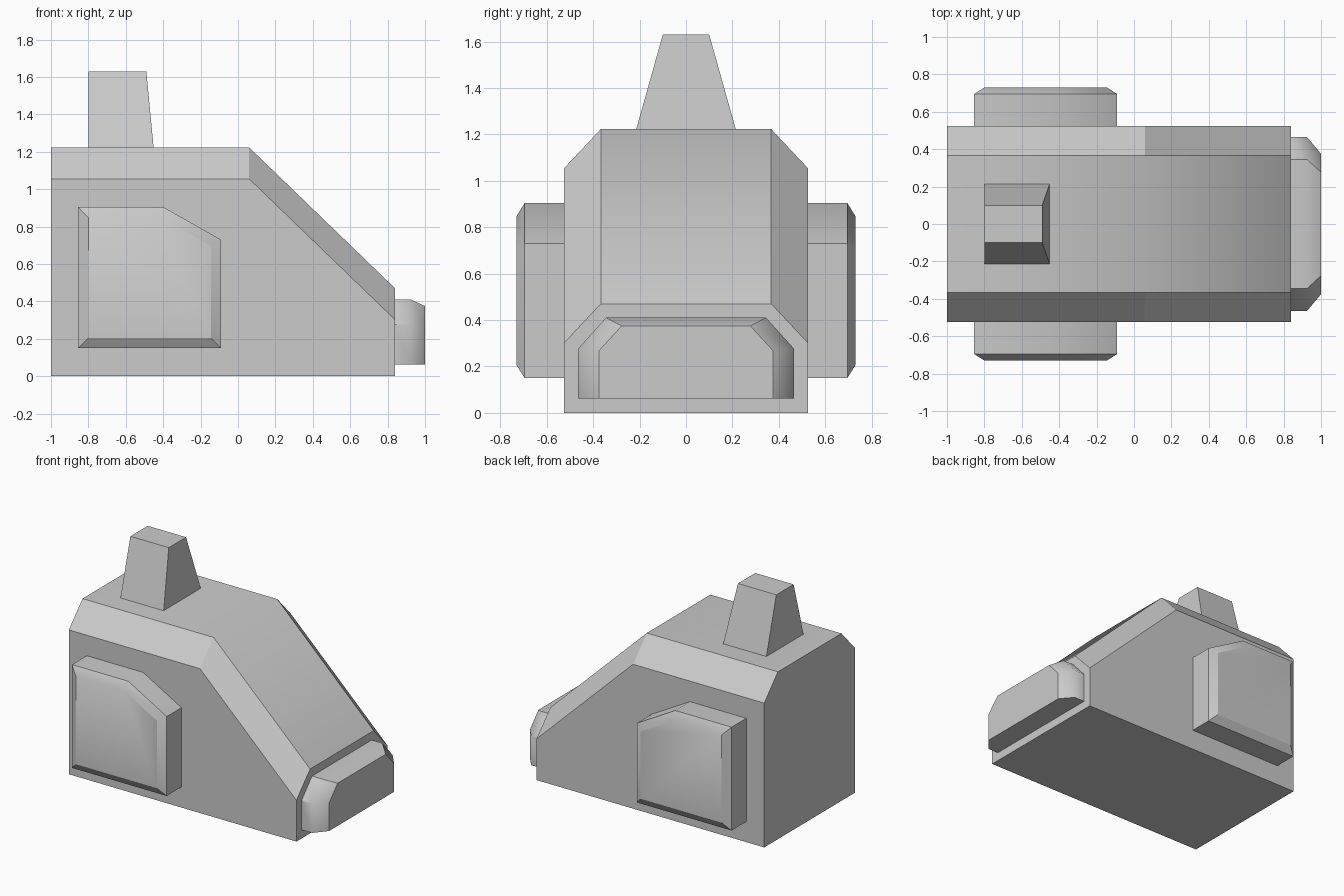
import bpy, bmesh
from math import radians

if "Cube" in bpy.data.objects:
    bpy.data.objects.remove(bpy.data.objects["Cube"])


def loft(name, rings, soft=lambda a, b: False):
    """Skin matching closed rings, cap both ends; soft(a, b) picks extra smooth edges."""
    bm = bmesh.new()
    vs = [[bm.verts.new(p) for p in ring] for ring in rings]
    n = len(rings[0])
    for lo, hi in zip(vs, vs[1:]):
        for i in range(n):
            j = (i + 1) % n
            bm.faces.new((lo[i], lo[j], hi[j], hi[i]))
    bm.faces.new(vs[0])
    bm.faces.new(vs[-1])
    # merge coplanar flat strips
    bmesh.ops.dissolve_limit(bm, angle_limit=radians(0.5), verts=bm.verts, edges=bm.edges)
    bmesh.ops.recalc_face_normals(bm, faces=bm.faces)
    for f in bm.faces:
        f.smooth = True
    for e in bm.edges:
        a, b = (v.co for v in e.verts)
        e.smooth = e.calc_face_angle(0) < radians(32) or soft(a, b)
    mesh = bpy.data.meshes.new(name)
    bm.to_mesh(mesh)
    bm.free()
    obj = bpy.data.objects.new(name, mesh)
    bpy.context.collection.objects.link(obj)
    return obj


def arch(x, z0, w_side, z_side, w_top, z_top):
    """Cross-section across y with chamfered upper corners."""
    half = [(w_side, z0), (w_side, z_side), (w_top, z_top)]
    return [(x, y, z) for y, z in half] + [(x, -y, z) for y, z in reversed(half)]


# Wedge body: chamfered section, level roof then sloping front
loft("body",
     [arch(x, 0, 0.525, h - 0.168, 0.367, h)
      for x, h in ((-1, 1.223), (0.06, 1.223), (0.84, 0.47))],
     soft=lambda a, b: min(a.z, b.z) > 1.2 and abs(a.x - b.x) < 0.01 and a.x > 0)

# Nose block with bevelled front rim
loft("nose",
     [arch(0.83, 0.063, 0.465, 0.277, 0.345, 0.41),
      arch(0.925, 0.063, 0.465, 0.277, 0.345, 0.41),
      arch(1.0, 0.063, 0.375, 0.268, 0.277, 0.375)],
     soft=lambda a, b: abs(a.x - 0.925) < 0.01 and abs(b.x - 0.925) < 0.01
     and max(a.z, b.z) > 0.1)

# Tapered fin on the roof
loft("roof_fin",
     [[(x, y, z) for x, y in ((-0.80, -w), (front, -w), (front, w), (-0.80, w))]
      for z, front, w in ((1.21, -0.45, 0.218), (1.63, -0.49, 0.10))])

# Side pads: cut-corner plates with bevelled outer rim, mirrored
outer = [(-0.855, 0.15), (-0.09, 0.15), (-0.09, 0.73), (-0.40, 0.905), (-0.855, 0.905)]
inner = [(-0.80, 0.205), (-0.145, 0.205), (-0.145, 0.698), (-0.412, 0.848), (-0.80, 0.848)]
pad = loft("side_pads", [[(x, y, z) for x, z in ring]
                         for y, ring in ((-0.52, outer), (-0.695, outer), (-0.73, inner))])
mirror = pad.modifiers.new("mirror", "MIRROR")
mirror.use_axis = (False, True, False)
mirror.use_mirror_merge = False
